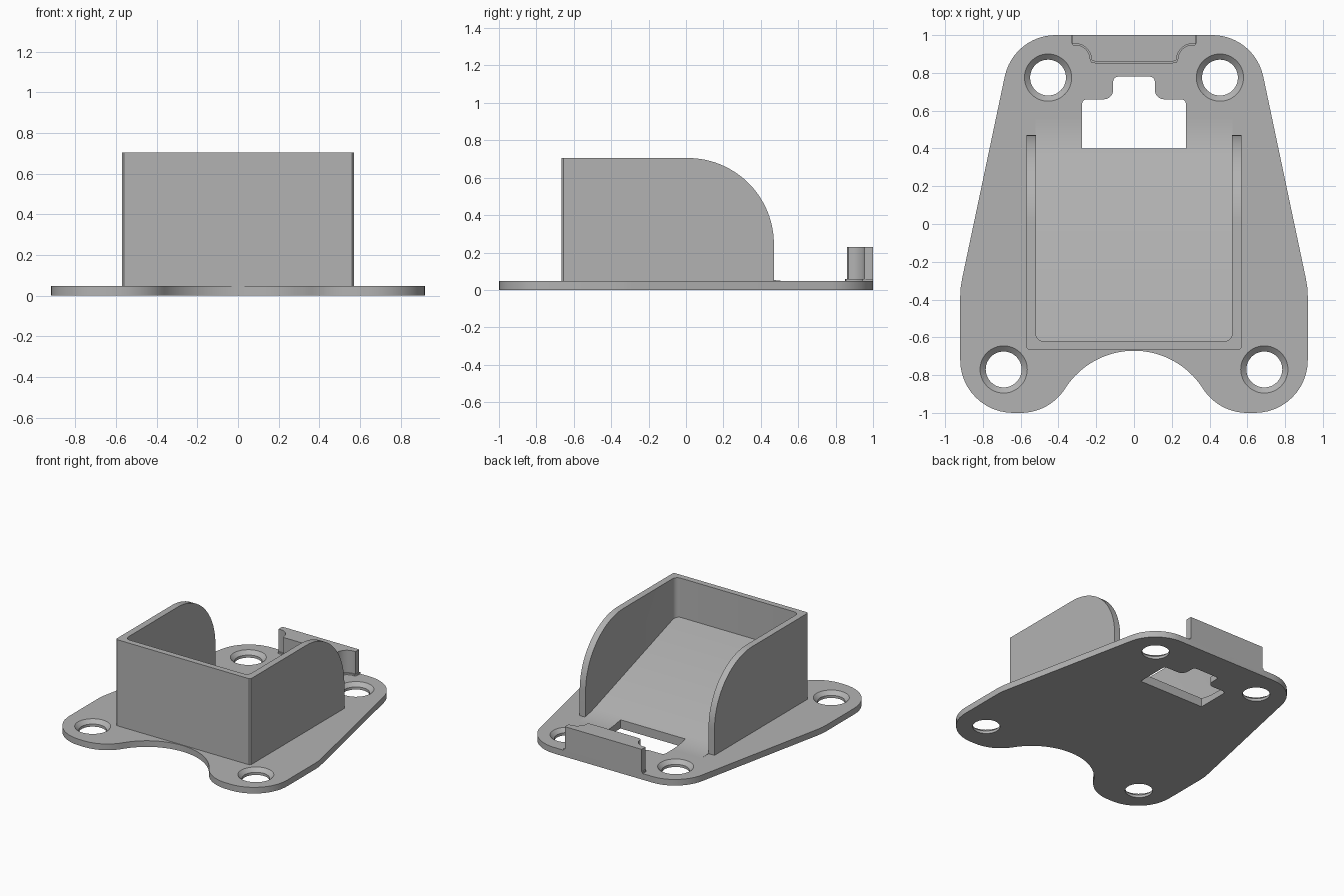
import bpy, bmesh
from math import sin, cos, radians

cube = bpy.data.objects.get("Cube")
if cube:
    bpy.data.objects.remove(cube, do_unlink=True)

grey = bpy.data.materials.new("plain grey")
grey.use_nodes = True
GREY = (0.45, 0.45, 0.45, 1)
grey.diffuse_color = GREY
grey.node_tree.nodes["Principled BSDF"].inputs["Base Color"].default_value = GREY

T = 0.047     # plate thickness
H = 0.705     # holder height


def arc(cx, cy, r, a0, a1, n=12):
    angles = [radians(a0 + (a1 - a0) * i / n) for i in range(n + 1)]
    return [(cx + r * cos(a), cy + r * sin(a)) for a in angles]


def mirrored(half):
    """Close a half outline (x >= 0) with its mirror image."""
    return half + [(-x, y) for x, y in reversed(half) if x > 1e-5]


def make_object(name, bm):
    bmesh.ops.recalc_face_normals(bm, faces=bm.faces)
    mesh = bpy.data.meshes.new(name)
    bm.to_mesh(mesh)
    bm.free()
    mesh.materials.append(grey)
    ob = bpy.data.objects.new(name, mesh)
    bpy.context.collection.objects.link(ob)
    return ob


def prism(name, outline, lo, hi, along="Z"):
    """Extrude an outline: (x, y) along z, or (y, z) along x."""
    bm = bmesh.new()
    place = (lambda a, b, d: (a, b, d)) if along == "Z" else (lambda a, b, d: (d, a, b))
    base = bm.faces.new([bm.verts.new(place(a, b, lo)) for a, b in outline])
    grown = bmesh.ops.extrude_face_region(bm, geom=[base])["geom"]
    shift = place(0, 0, hi - lo)
    bmesh.ops.translate(bm, vec=shift,
                        verts=[v for v in grown if isinstance(v, bmesh.types.BMVert)])
    return make_object(name, bm)


def screw_cutter(x, y):
    """Stepped round cutter: straight bore with a conical sink on top."""
    bm = bmesh.new()
    rings = []
    for r, z in ((0.095, -0.1), (0.095, 0.02), (0.125, T), (0.125, 0.1)):
        rings.append([bm.verts.new((px, py, z)) for px, py in arc(x, y, r, 0, 360, 48)[:-1]])
    for low, high in zip(rings, rings[1:]):
        for i in range(48):
            j = (i + 1) % 48
            bm.faces.new((low[i], low[j], high[j], high[i]))
    bm.faces.new(rings[0])
    bm.faces.new(rings[-1])
    return make_object("screw_cutter", bm)


def cut(ob, cutter, keep=False):
    mod = ob.modifiers.new("cut", "BOOLEAN")
    mod.operation = "DIFFERENCE"
    mod.solver = "EXACT"
    mod.object = cutter
    bpy.context.view_layer.update()
    graph = bpy.context.evaluated_depsgraph_get()
    mesh = bpy.data.meshes.new_from_object(ob.evaluated_get(graph))
    ob.modifiers.clear()
    ob.data = mesh
    if not keep:
        bpy.data.objects.remove(cutter, do_unlink=True)


# Base plate: tapered back, two rounded front lobes, concave front scoop
plate = prism("base_plate", mirrored(
    [(0, 1)] + arc(0.415, 0.725, 0.275, 90, 12)
    + [(0.908, -0.28), (0.917, -0.33), (0.92, -0.38)]
    + arc(0.64, -0.72, 0.28, 0, -90)
    + arc(0.6, -0.72, 0.28, -90, -147.5)
    + arc(0, -1.103, 0.432, 32.5, 90, 16)), 0, T)
for side in (-1, 1):
    cut(plate, screw_cutter(side * 0.455, 0.775))
    cut(plate, screw_cutter(side * 0.69, -0.77))

# Ramp: straight slope blending into the plate
blend = [0.555 - 0.02 * i for i in range(11)]
ramp = prism("ramp", [(-0.64, 0.01), (0.555, 0.01)]
             + [(y, T + 0.833 * (0.555 - y) ** 2) for y in blend]
             + [(-0.62, 0.405), (-0.64, 0.405)], -0.522, 0.522, "X")

# Stepped window through the plate and the foot of the ramp
window = prism("window_cutter", mirrored(
    [(0, 0.4), (0.275, 0.4)] + arc(0.25, 0.635, 0.025, 0, 90, 5)
    + arc(0.16, 0.71, 0.05, 270, 180, 8)
    + arc(0.085, 0.755, 0.025, 0, 90, 5) + [(0, 0.78)]), -0.2, 0.3)
cut(plate, window, keep=True)
cut(ramp, window)

# Holder walls: rounded side profile, hollowed from above and behind
holder = prism("holder_walls", [(-0.665, 0.02), (0.47, 0.02)]
               + arc(0.01, H - 0.46, 0.46, 0, 90, 24) + [(-0.665, H)], -0.57, 0.57, "X")
cavity = prism("cavity_cutter", mirrored(
    [(0, -0.62)] + arc(0.48, -0.58, 0.04, -90, 0, 6) + [(0.52, 0.8), (0, 0.8)]), -0.2, 1)
cut(holder, cavity)
for side in (-1, 1):
    corner = prism("corner_cutter", [(side * 0.56, -0.67), (side * 0.58, -0.67),
                                     (side * 0.58, -0.655), (side * 0.57, -0.655),
                                     (side * 0.56, -0.665)], -0.1, 1)
    cut(holder, corner)


# Back stop: block with scooped corners on a slightly wider foot
def stop_outline(o):
    return mirrored([(0, 1), (0.325 + o, 1), (0.325 + o, 0.97 - o)]
                    + arc(0.31, 0.87, 0.085 - o, 80, 180, 10)
                    + [(0.218 + o, 0.864 - o), (0.205, 0.86 - o), (0, 0.86 - o)])


stop = prism("back_stop", stop_outline(0), 0.02, 0.23)
foot = prism("back_stop_foot", stop_outline(0.009), 0.02, 0.059)

for ob in (plate, ramp, holder, stop, foot):
    bpy.ops.object.select_all(action="DESELECT")
    ob.select_set(True)
    bpy.context.view_layer.objects.active = ob
    bpy.ops.object.shade_smooth_by_angle(angle=radians(30))
